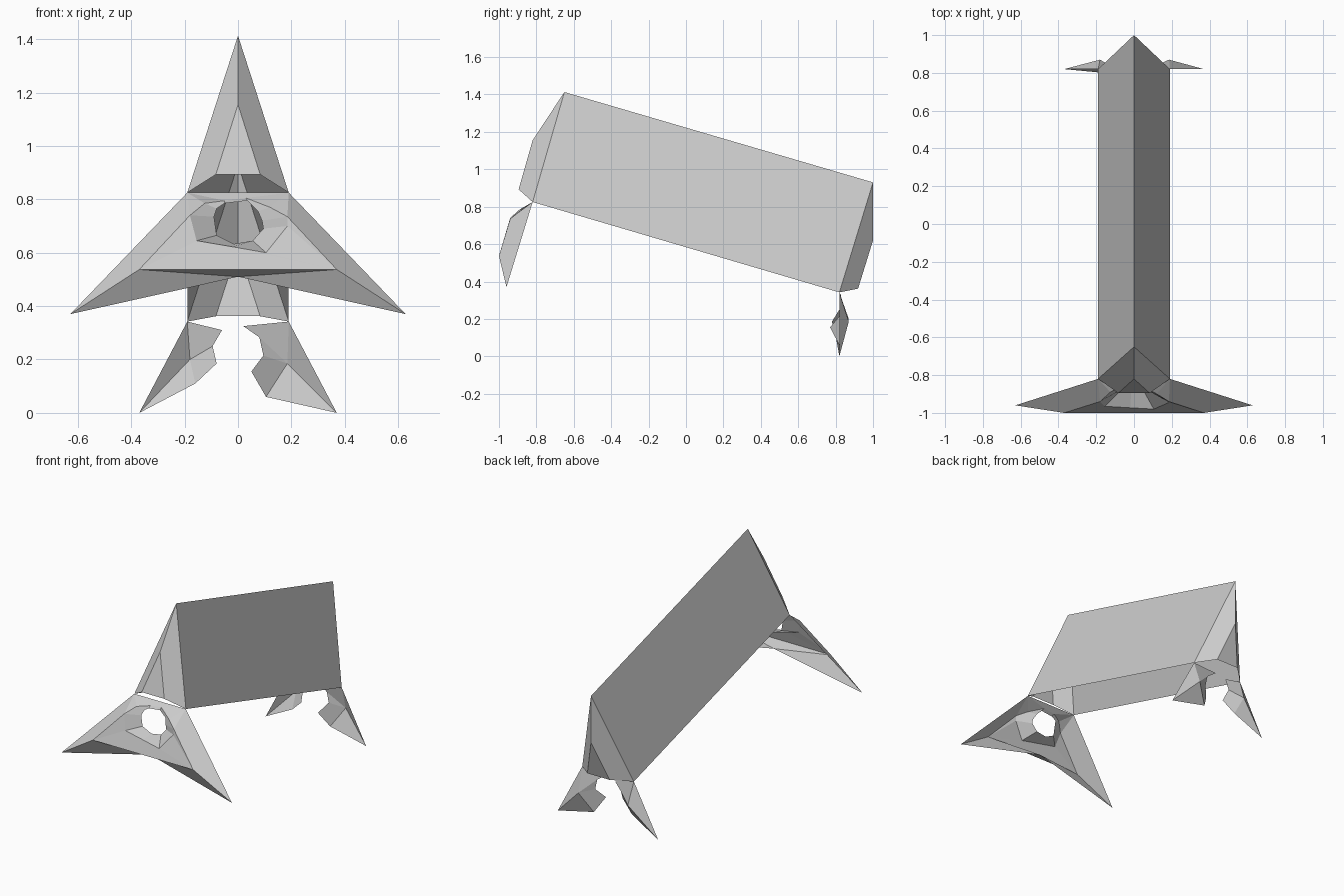
import bpy, bmesh

if "Cube" in bpy.data.objects:
    bpy.data.objects.remove(bpy.data.objects["Cube"])

grey = bpy.data.materials.new("paper_grey")
grey.diffuse_color = (0.6, 0.6, 0.6, 1)
grey.use_nodes = True
grey.node_tree.nodes["Principled BSDF"].inputs["Base Color"].default_value = grey.diffuse_color


def shell(name, points, faces):
    """Open folded sheet from named points and faces given as point names."""
    bm = bmesh.new()
    v = {k: bm.verts.new(p) for k, p in points.items()}
    for f in faces:
        bm.faces.new([v[k] for k in f.split()])
    bmesh.ops.recalc_face_normals(bm, faces=bm.faces)
    me = bpy.data.meshes.new(name)
    bm.to_mesh(me)
    bm.free()
    me.materials.append(grey)
    ob = bpy.data.objects.new(name, me)
    bpy.context.collection.objects.link(ob)
    return ob


def pair(points):
    """Add left (L) and right (R) copies of points off the centre plane."""
    out = {}
    for k, (x, y, z) in points.items():
        if x == 0:
            out[k] = (x, y, z)
        else:
            out[k + "L"], out[k + "R"] = (-x, y, z), (x, y, z)
    return out


# Tent-like body: two sloping sides, open underneath
shell("body_roof", pair({"a": (0, -.65, 1.413), "b": (.19, -.82, .825),
                         "c": (0, 1, .93), "d": (.19, .82, .342)}),
      ["a bL dL c", "a c dR bR"])

# Bulging folded end panels
END = ["a bL dL c", "a c dR bR", "c dL dR"]
shell("front_panel", pair({"a": (0, -.65, 1.413), "b": (.19, -.82, .825),
                           "c": (0, -.82, 1.155), "d": (.083, -.895, .893)}), END)
shell("back_panel", pair({"a": (0, 1, .93), "b": (.19, .82, .342),
                          "c": (0, 1, .62), "d": (.083, .92, .362)}), END)

# Spread front support with a faceted hole
pts = pair({"b": (.19, -.82, .825), "w": (.628, -.96, .37),
            "e": (.37, -1, .537), "f": (0, -.925, .51)})
rim = [(-.18, -.94, .74), (-.155, -.965, .645), (-.02, -.973, .622), (.105, -.98, .6),
       (.185, -.945, .7), (.185, -.94, .735), (.12, -.9, .77), (.03, -.85, .805),
       (-.05, -.85, .795), (-.125, -.89, .785)]
inner = [(-.09, .735), (-.08, .665), (-.015, .633), (.055, .645), (.095, .69),
         (.09, .72), (.075, .755), (.035, .795), (-.05, .785), (-.08, .765)]
n = len(rim)
for i in range(n):
    pts[f"r{i}"] = rim[i]
    x, z = inner[i]
    pts[f"i{i}"] = (x, -.89 if z < .75 else -.87, z)
faces = [f"r{i} r{(i + 1) % n} i{(i + 1) % n} i{i}" for i in range(n)]
faces += ["eL r0 r1", "eL r1 r2", "eL r2 eR", "r2 r3 eR", "eR r3 r4", "eR r4 r5",
          "bL r9 r0", "bL r8 r9", "bL bR r7 r8", "bR r6 r7", "bR r5 r6",
          "bL r0 eL wL", "bR r5 eR wR", "eL eR f", "eL f wL", "eR f wR"]
shell("front_support", pts, faces)

# Folded back feet, each crumpled slightly differently
shell("back_foot_left",
      {"b": (-.19, .82, .342), "p": (-.06, .83, .31), "m": (-.18, .87, .2),
       "w": (-.37, .82, 0), "r": (-.095, .82, .25), "s": (-.08, .78, .185),
       "t": (-.16, .80, .11)},
      ["b p r m", "m r s t", "m t w", "b m w"])
shell("back_foot_right",
      {"b": (.19, .82, .342), "p": (.02, .83, .325), "q": (.08, .82, .283),
       "r": (.095, .82, .215), "s": (.05, .77, .155), "t": (.105, .82, .06),
       "m": (.185, .87, .185), "w": (.37, .82, 0)},
      ["b p q m", "q r m", "m r s t", "m t w", "b m w"])
